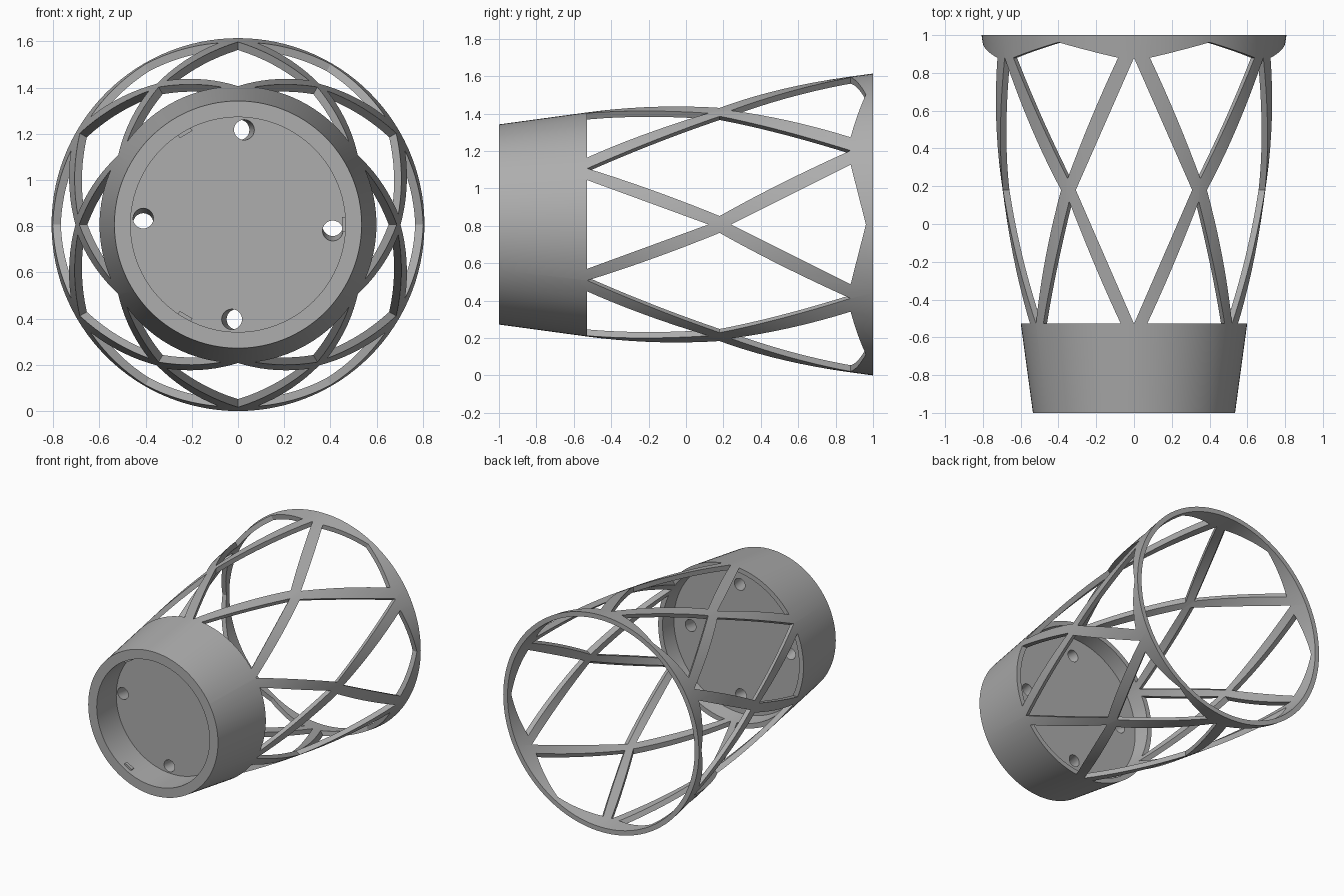
import bpy, bmesh, math
from mathutils import Vector

if "Cube" in bpy.data.objects:
    bpy.data.objects.remove(bpy.data.objects["Cube"])

CENTRE = Vector((0, 0, 0.807))
SIDES = 120

grey = bpy.data.materials.new("grey plastic")
grey.use_nodes = True
colour = (0.42, 0.42, 0.42, 1)
grey.diffuse_color = colour
grey.node_tree.nodes["Principled BSDF"].inputs["Base Color"].default_value = colour


def place(angle, radius, y, side=0):
    """Point at a radius and angle around the y axis, slid sideways along the tangent."""
    c, s = math.cos(angle), math.sin(angle)
    return CENTRE + Vector((radius * c - side * s, y, radius * s + side * c))


def make_object(name, bm):
    bmesh.ops.recalc_face_normals(bm, faces=bm.faces)
    mesh = bpy.data.meshes.new(name)
    bm.to_mesh(mesh)
    bm.free()
    mesh.materials.append(grey)
    obj = bpy.data.objects.new(name, mesh)
    bpy.context.collection.objects.link(obj)
    return obj


def add_prism(bm, start, end):
    """Solid between two matching loops of points."""
    a = [bm.verts.new(p) for p in start]
    b = [bm.verts.new(p) for p in end]
    bm.faces.new(a)
    bm.faces.new(b[::-1])
    for i in range(len(a)):
        j = (i + 1) % len(a)
        bm.faces.new((a[i], b[i], b[j], a[j]))


def cut(target, bm):
    cutter = make_object("cutter", bm)
    cutter.hide_render = True
    mod = target.modifiers.new("cut", "BOOLEAN")
    mod.operation = "DIFFERENCE"
    mod.solver = "EXACT"
    mod.object = cutter
    bpy.context.view_layer.objects.active = target
    bpy.ops.object.modifier_apply(modifier=mod.name)
    bpy.data.objects.remove(cutter)


# Tapered shell with a solid plate across the narrow end (radius, y)
profile = [(0, -0.77), (0.465, -0.77), (0.465, -1), (0.535, -1),
           (0.807, 1), (0.772, 1), (0.548, -0.64), (0, -0.64)]
bm = bmesh.new()
verts = [bm.verts.new(place(0, r, y)) for r, y in profile]
edges = [bm.edges.new(pair) for pair in zip(verts, verts[1:])]
bmesh.ops.spin(bm, geom=verts + edges, cent=CENTRE, axis=(0, 1, 0),
               angle=math.tau, steps=SIDES, use_merge=True)
bmesh.ops.remove_doubles(bm, verts=bm.verts, dist=0.0001)
basket = make_object("lattice_basket", bm)

# Lattice openings: (first angle, inner depth, outline as side and y)
openings = [
    (0, 0.48, [(-0.237, -0.528), (0.237, -0.528), (0, 0.12)]),
    (30, 0.54, [(0, -0.528), (0.308, 0.18), (0, 0.88), (-0.308, 0.18)]),
    (0, 0.58, [(0, 0.24), (0.32, 0.88), (0, 0.962), (-0.32, 0.88)]),
]
for first, depth, outline in openings:
    bm = bmesh.new()
    for k in range(6):
        a = math.radians(first + 60 * k)
        add_prism(bm, [place(a, depth, y, t) for t, y in outline],
                  [place(a, 1, y, t) for t, y in outline])
    cut(basket, bm)

# Four slanted holes through the plate
bm = bmesh.new()
for k in range(4):
    a = k * math.pi / 2
    loops = []
    for y, slide in ((-0.82, -0.035), (-0.59, 0.003)):
        ring = [math.tau * i / 32 for i in range(32)]
        loops.append([place(a, 0.41 + 0.044 * math.cos(u), y,
                            slide + 0.044 * math.sin(u)) for u in ring])
    add_prism(bm, *loops)
cut(basket, bm)

bpy.ops.object.select_all(action="DESELECT")
basket.select_set(True)
bpy.context.view_layer.objects.active = basket
bpy.ops.object.shade_smooth_by_angle(angle=math.radians(20))

# Three small catches just inside the narrow opening
bm = bmesh.new()
for k in range(3):
    a = k * math.tau / 3
    corners = [(0.45, -0.032), (0.48, -0.032), (0.48, 0.032), (0.45, 0.032)]
    add_prism(bm, *[[place(a, r, y, t) for r, t in corners] for y in (-0.97, -0.945)])
make_object("inner_catches", bm)
